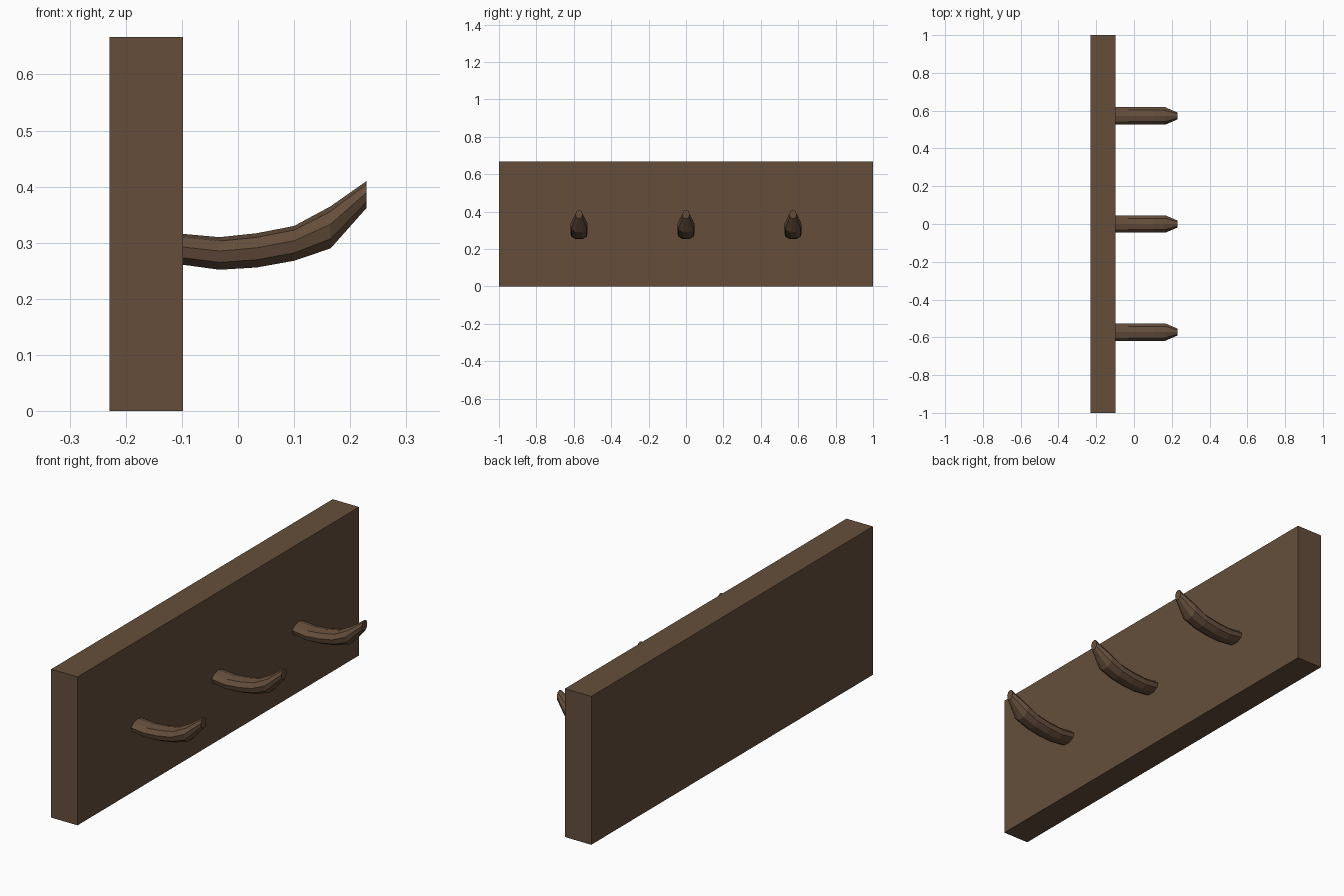
import bpy, bmesh, math

if "Cube" in bpy.data.objects:
    bpy.data.objects.remove(bpy.data.objects["Cube"])

wood = bpy.data.materials.new("brown wood")
wood.diffuse_color = (0.13, 0.076, 0.044, 1)
wood.use_nodes = True
wood.node_tree.nodes["Principled BSDF"].inputs["Base Color"].default_value = wood.diffuse_color


def finish(name, bm):
    bmesh.ops.recalc_face_normals(bm, faces=bm.faces)
    me = bpy.data.meshes.new(name)
    bm.to_mesh(me)
    bm.free()
    me.materials.append(wood)
    ob = bpy.data.objects.new(name, me)
    bpy.context.collection.objects.link(ob)
    return ob


# wall board
bm = bmesh.new()
bmesh.ops.create_cube(bm, size=1)
for v in bm.verts:
    v.co = (v.co.x * 0.131 - 0.1635, v.co.y * 2, (v.co.z + 0.5) * 0.667)
finish("wall_board", bm)

# upward curving pegs: stations of (x, bottom z, top z, half width)
STATIONS = [(-0.099, 0.261, 0.316, 0.047), (-0.033, 0.252, 0.310, 0.047),
            (0.033, 0.256, 0.317, 0.047), (0.100, 0.268, 0.330, 0.047),
            (0.165, 0.290, 0.365, 0.047), (0.229, 0.362, 0.410, 0.019)]
SIDES = 9
LOW = math.sin(math.radians(-70))


def peg(name, y):
    bm = bmesh.new()
    rings = []
    for x, z0, z1, w in STATIONS:
        ring = []
        for i in range(SIDES):
            a = math.pi / 2 + math.tau * i / SIDES
            t = (math.sin(a) - LOW) / (1 - LOW)
            ring.append(bm.verts.new((x, y + w * math.cos(a), z0 + (z1 - z0) * t)))
        rings.append(ring)
    for a, b in zip(rings, rings[1:]):
        for i in range(SIDES):
            j = (i + 1) % SIDES
            bm.faces.new((a[i], a[j], b[j], b[i]))
    bm.faces.new(rings[0])
    bm.faces.new(rings[-1])
    finish(name, bm)


for label, y in (("left", -0.572), ("middle", 0), ("right", 0.572)):
    peg("peg_" + label, y)
